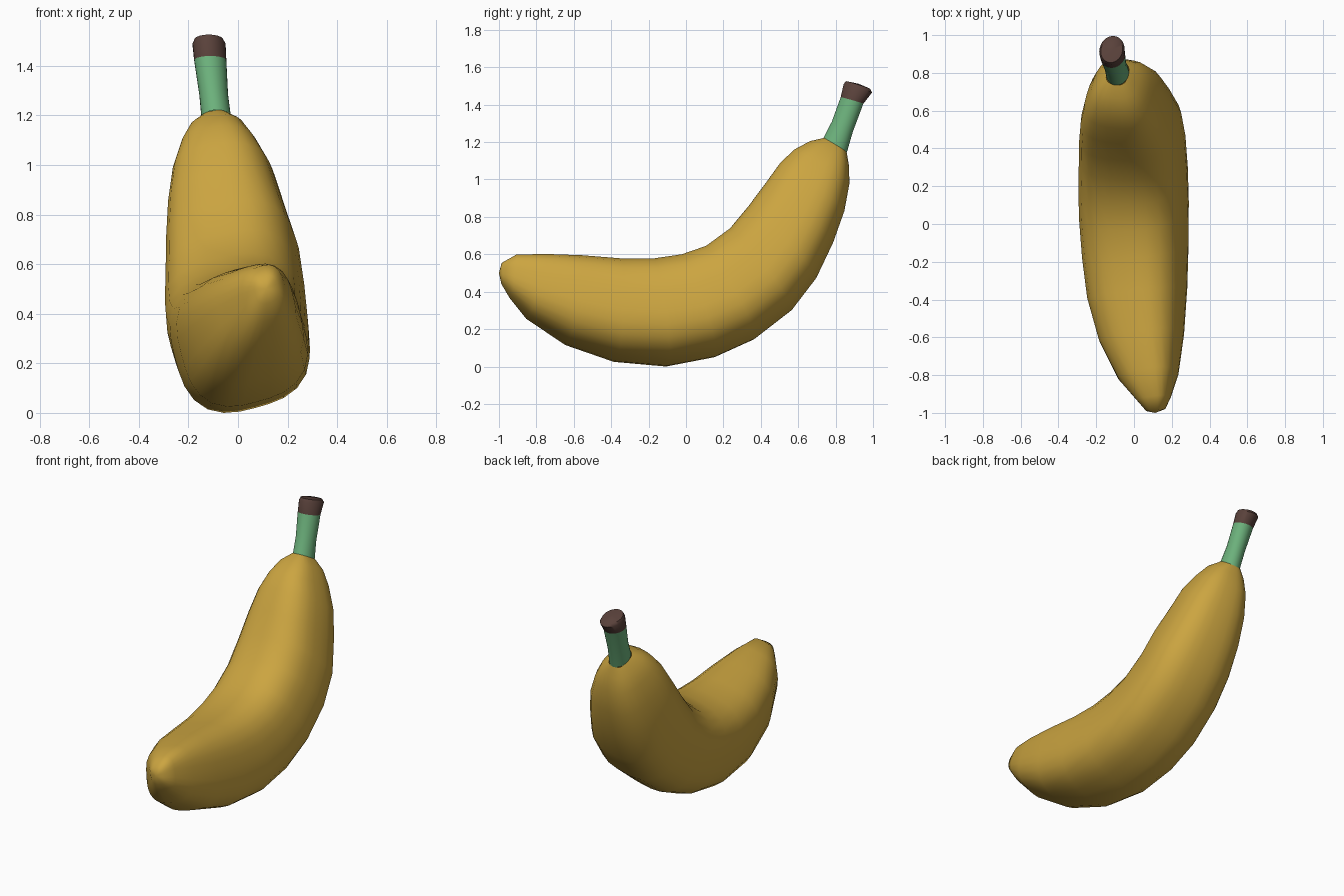
import bpy, bmesh, math
from mathutils import Vector

if "Cube" in bpy.data.objects:
    bpy.data.objects.remove(bpy.data.objects["Cube"])

SEG = 28


def material(name, rgb):
    m = bpy.data.materials.new(name)
    m.diffuse_color = (*rgb, 1)
    m.use_nodes = True
    m.node_tree.nodes["Principled BSDF"].inputs["Base Color"].default_value = m.diffuse_color
    return m


def section(k, corner=math.radians(60)):
    """Unit loop with four soft ridges, normalised to a 2 x 2 box."""
    pts = []
    for i in range(SEG):
        a = 2 * math.pi * i / SEG
        r = 1 + k * math.cos(4 * (a - corner))
        pts.append((r * math.cos(a), r * math.sin(a)))
    mx = max(p[0] for p in pts)
    my = max(p[1] for p in pts)
    return [(x / mx, y / my) for x, y in pts]


def loft(name, rows, mat, k=0.0, start=None, end=None):
    """Rows: inner y, inner z, outer y, outer z, centre x, half width."""
    bm = bmesh.new()
    rings = []
    for ty, tz, by, bz, cx, w in rows:
        c = Vector((cx, (ty + by) / 2, (tz + bz) / 2))
        up = Vector((0, (ty - by) / 2, (tz - bz) / 2))
        side = Vector((w, 0.11 * w, 0))
        rings.append([bm.verts.new(c + side * u + up * v) for u, v in section(k)])
    for a, b in zip(rings, rings[1:]):
        for i in range(SEG):
            j = (i + 1) % SEG
            bm.faces.new((a[i], a[j], b[j], b[i]))
    for ring, pole in ((rings[0], start), (rings[-1], end)):
        if pole:
            p = bm.verts.new(pole)
            for i in range(SEG):
                bm.faces.new((ring[i], ring[(i + 1) % SEG], p))
    bmesh.ops.recalc_face_normals(bm, faces=bm.faces)
    me = bpy.data.meshes.new(name)
    bm.to_mesh(me)
    bm.free()
    me.materials.append(mat)
    ob = bpy.data.objects.new(name, me)
    bpy.context.collection.objects.link(ob)
    bpy.ops.object.select_all(action='DESELECT')
    ob.select_set(True)
    bpy.context.view_layer.objects.active = ob
    bpy.ops.object.shade_smooth_by_angle(angle=math.radians(50))
    return ob


yellow = material("peel yellow", (0.60, 0.375, 0.052))
green = material("stem green", (0.15, 0.44, 0.20))
brown = material("cut brown", (0.10, 0.053, 0.043))

# Curved fruit body, from the blunt tip to the neck
loft("fruit_body", [
    (-0.985, 0.555, -0.985, 0.44, 0.115, 0.05),
    (-0.91, 0.598, -0.94, 0.365, 0.105, 0.09),
    (-0.76, 0.602, -0.85, 0.255, 0.075, 0.16),
    (-0.56, 0.595, -0.64, 0.115, 0.04, 0.225),
    (-0.35, 0.578, -0.38, 0.025, 0.017, 0.265),
    (-0.18, 0.578, -0.10, 0.0, 0.007, 0.282),
    (-0.03, 0.60, 0.16, 0.05, 0.0, 0.29),
    (0.10, 0.645, 0.37, 0.145, -0.005, 0.29),
    (0.23, 0.74, 0.57, 0.30, -0.01, 0.282),
    (0.33, 0.86, 0.70, 0.47, -0.02, 0.27),
    (0.42, 0.98, 0.79, 0.66, -0.042, 0.24),
    (0.50, 1.09, 0.85, 0.83, -0.056, 0.207),
    (0.575, 1.16, 0.877, 0.98, -0.07, 0.16),
    (0.66, 1.205, 0.872, 1.08, -0.078, 0.115),
    (0.735, 1.222, 0.86, 1.145, -0.087, 0.06),
], yellow, k=0.05, start=(0.113, -1.0, 0.50))

# Green stem
loft("stem", [
    (0.735, 1.222, 0.86, 1.145, -0.087, 0.06),
    (0.78, 1.31, 0.892, 1.255, -0.098, 0.058),
    (0.827, 1.44, 0.948, 1.405, -0.112, 0.065),
], green)

# Brown cut end with a rounded rim
loft("stem_end", [
    (0.827, 1.44, 0.948, 1.405, -0.112, 0.065),
    (0.843, 1.51, 0.995, 1.465, -0.117, 0.067),
    (0.855, 1.526, 0.985, 1.485, -0.118, 0.058),
], brown, end=(-0.118, 0.922, 1.512))
